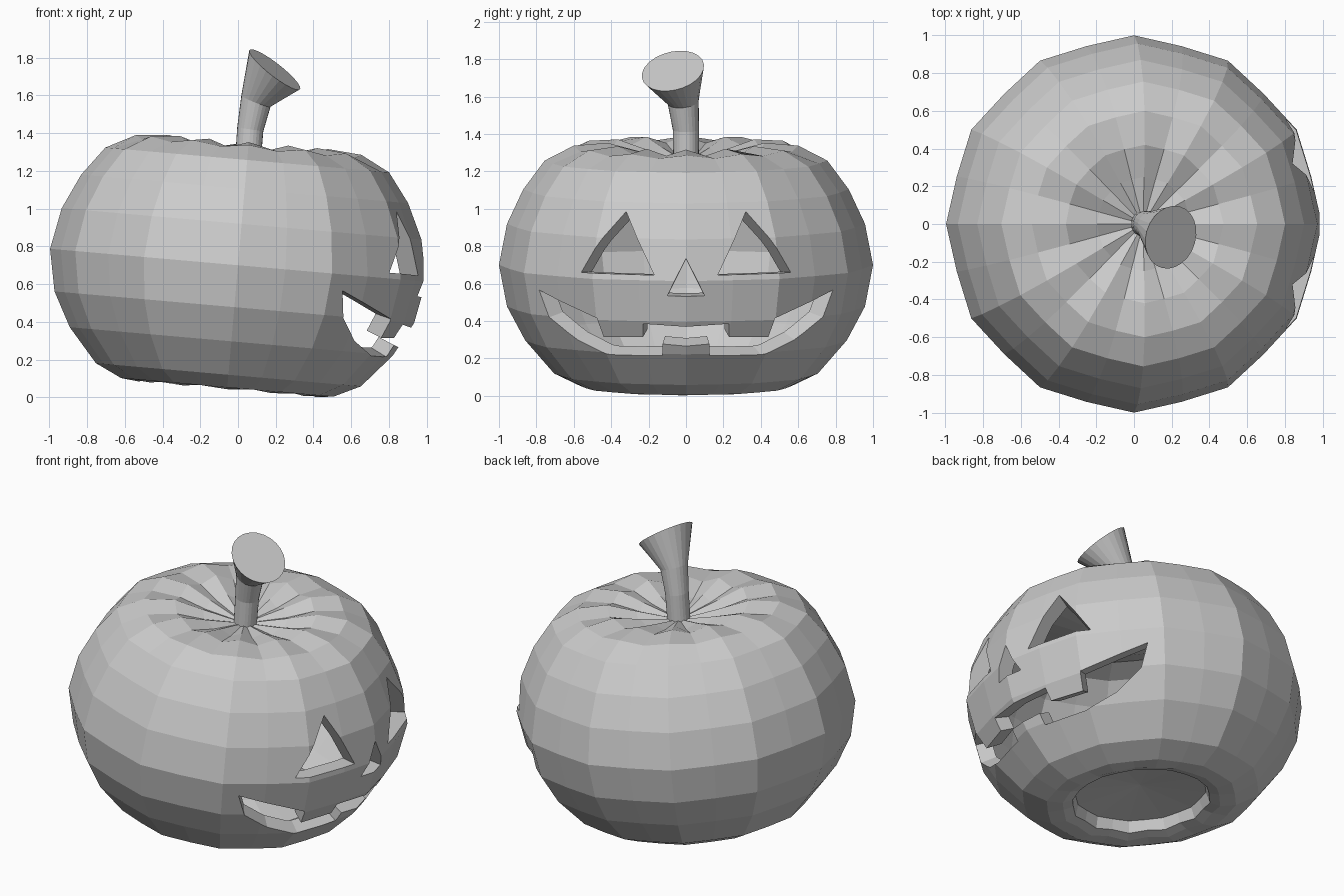
import bpy, bmesh, math
from mathutils import Vector, Matrix
from mathutils.bvhtree import BVHTree

if "Cube" in bpy.data.objects:
    bpy.data.objects.remove(bpy.data.objects["Cube"], do_unlink=True)

grey = bpy.data.materials.new("plain grey")
grey.use_nodes = True
grey.diffuse_color = (0.6, 0.6, 0.6, 1)
grey.node_tree.nodes["Principled BSDF"].inputs["Base Color"].default_value = (0.6, 0.6, 0.6, 1)

SIDES = 24
CENTRE = Vector((0, 0, 0.7))
TILT = Matrix.Translation(CENTRE) @ Matrix.Rotation(math.radians(5), 4, "Y")


def finish(name, bm):
    """Turn a bmesh into a grey object."""
    bmesh.ops.recalc_face_normals(bm, faces=bm.faces)
    mesh = bpy.data.meshes.new(name)
    bm.to_mesh(mesh)
    bm.free()
    mesh.materials.append(grey)
    obj = bpy.data.objects.new(name, mesh)
    bpy.context.collection.objects.link(obj)
    return obj


def skin(bm, rings, first, last):
    """Bridge rings of points and close both ends with a fan."""
    loops = [[bm.verts.new(p) for p in ring] for ring in rings]
    for a, b in zip(loops, loops[1:]):
        for i in range(len(a)):
            j = (i + 1) % len(a)
            bm.faces.new((a[i], a[j], b[j], b[i]))
    for loop, pole in ((loops[0], first), (loops[-1], last)):
        tip = bm.verts.new(pole)
        for i in range(len(loop)):
            bm.faces.new((loop[i], loop[(i + 1) % len(loop)], tip))


def lathe(profile, top, bottom):
    """Ribbed lathe: each profile point is radius, height, pleat depth."""
    rings = []
    for r, z, dip in profile:
        ring = []
        for i in range(SIDES):
            a = math.tau * i / SIDES
            rad = r * (0.976 if i % 2 else 1)
            ring.append((rad * math.cos(a), rad * math.sin(a), z - dip * (i % 2)))
        rings.append(ring)
    bm = bmesh.new()
    skin(bm, rings, (0, 0, top), (0, 0, bottom))
    bm.transform(TILT)
    return bm


# Pumpkin skin, dimpled at both ends
outer = lathe([(0.25, 0.61, 0.03), (0.42, 0.655, 0.035), (0.6, 0.64, 0.02),
               (0.755, 0.56, 0), (0.87, 0.406, 0), (0.957, 0.22, 0), (1, 0, 0),
               (0.957, -0.223, 0), (0.86, -0.405, 0), (0.705, -0.583, 0),
               (0.565, -0.65, 0), (0.47, -0.66, -0.015), (0.41, -0.64, -0.01),
               (0.39, -0.57, 0)], 0.55, -0.53)
surface = BVHTree.FromBMesh(outer)
body = finish("pumpkin_body", outer)

# Hollow inside
half = [(0.3, 0.47), (0.52, 0.54), (0.66, 0.49), (0.775, 0.365), (0.86, 0.2)]
cavity = [(r, z, 0) for r, z in half] + [(0.9, 0, 0)]
cavity += [(r, -z, 0) for r, z in reversed(half)]
cutters = [finish("cavity_cutter", lathe(cavity, 0.44, -0.44))]


def carve(name, outline):
    """Cutter that narrows towards the centre, from a y-z outline."""
    bm = bmesh.new()
    near, far = [], []
    for y, z in outline:
        hit = surface.ray_cast(Vector((3, y, z)), Vector((-1, 0, 0)))[0]
        near.append(bm.verts.new(CENTRE.lerp(hit, 0.4)))
        far.append(bm.verts.new(CENTRE.lerp(hit, 2.2)))
    n = len(outline)
    for i in range(n):
        j = (i + 1) % n
        bm.faces.new((near[i], near[j], far[j], far[i]))
    bm.faces.new(near)
    bm.faces.new(far)
    cutters.append(finish(name, bm))


# Eyes, nose and toothed mouth
for side, name in ((-1, "right_eye_cutter"), (1, "left_eye_cutter")):
    carve(name, [(side * y, z) for y, z in ((0.56, 0.66), (0.32, 0.985), (0.17, 0.645))])
carve("nose_cutter", [(-0.1, 0.535), (0, 0.735), (0.1, 0.535)])
mouth = [(0.23, 0.385), (0.23, 0.315), (0.44, 0.315), (0.475, 0.415), (0.785, 0.565),
         (0.73, 0.42), (0.58, 0.3), (0.4, 0.22), (0.125, 0.215), (0.125, 0.277)]
carve("mouth_cutter", mouth + [(-y, z) for y, z in reversed(mouth)])

bpy.context.view_layer.objects.active = body
for cutter in cutters:
    cutter.hide_render = True
    mod = body.modifiers.new(cutter.name, "BOOLEAN")
    mod.operation = "DIFFERENCE"
    mod.solver = "EXACT"
    mod.object = cutter
    bpy.ops.object.modifier_apply(modifier=mod.name)
    bpy.data.objects.remove(cutter, do_unlink=True)

# Flared, bent stem with a slanted end
stem_rings = []
for centre, normal, radius in (((0.05, 0, 1.22), (0.05, 0, 1), 0.068),
                               ((0.065, 0, 1.42), (0.15, 0, 1), 0.07),
                               ((0.095, -0.015, 1.57), (0.35, -0.1, 0.9), 0.083),
                               ((0.195, -0.07, 1.737), (0.6, -0.2, 0.77), 0.17)):
    turn = Vector((0, 0, 1)).rotation_difference(Vector(normal))
    stem_rings.append([Vector(centre) + turn @ Vector((radius * math.cos(a), radius * math.sin(a), 0))
                       for a in (math.tau * i / SIDES for i in range(SIDES))])
stem_mesh = bmesh.new()
skin(stem_mesh, stem_rings, (0.05, 0, 1.22), (0.195, -0.07, 1.737))
stem = finish("stem", stem_mesh)
